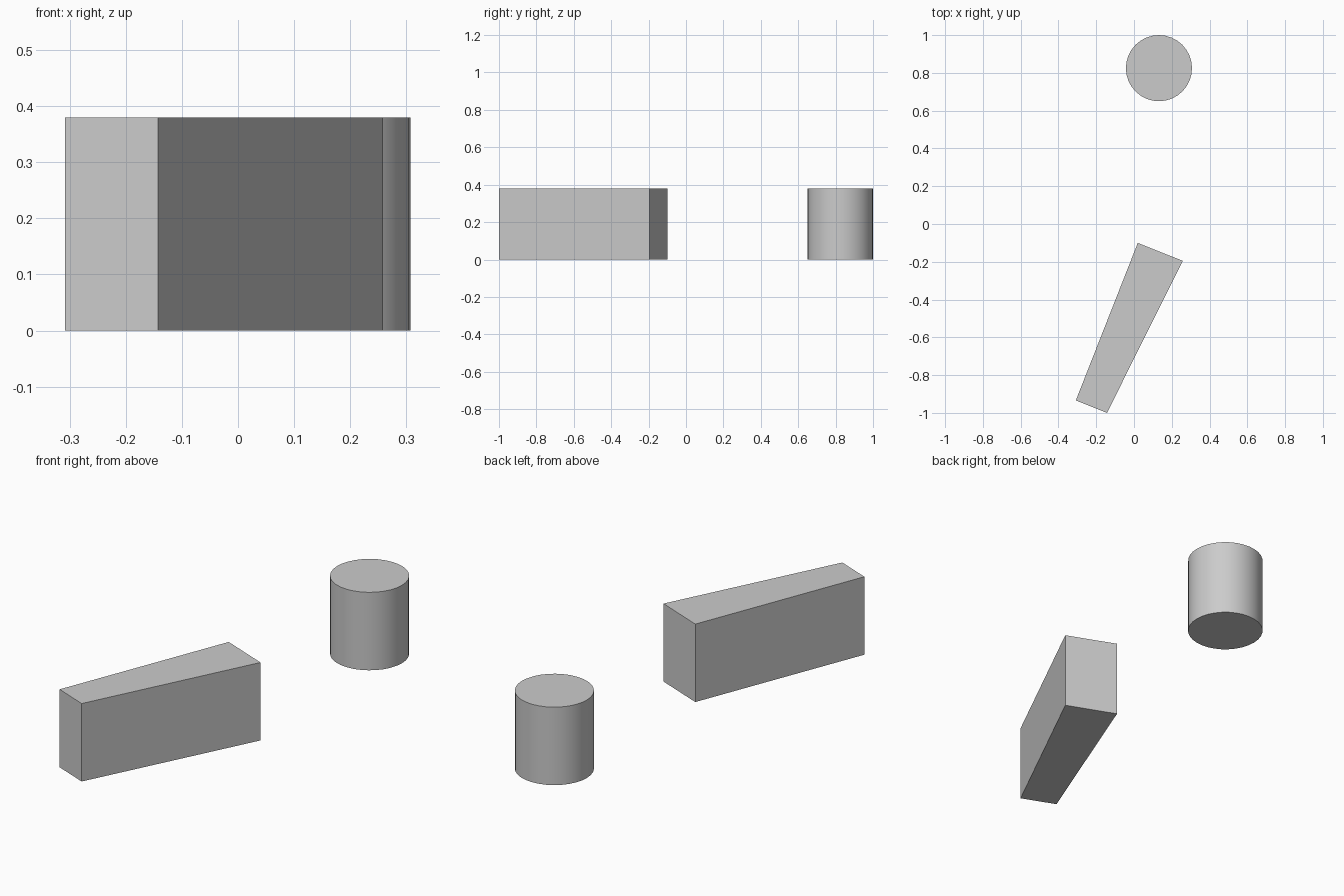
import bpy
import bmesh
import math

default = bpy.data.objects.get("Cube")
if default:
    bpy.data.objects.remove(default, do_unlink=True)

HEIGHT = 0.38

grey = bpy.data.materials.new("plain_grey")
grey.use_nodes = True
grey.diffuse_color = (0.6, 0.6, 0.6, 1)
grey.node_tree.nodes["Principled BSDF"].inputs["Base Color"].default_value = grey.diffuse_color


def extrude_outline(name, outline):
    """Raise a closed ground outline into a solid prism."""
    bm = bmesh.new()
    base = bm.faces.new([bm.verts.new((x, y, 0)) for x, y in outline])
    raised = bmesh.ops.extrude_face_region(bm, geom=[base], use_keep_orig=True)["geom"]
    top = [v for v in raised if isinstance(v, bmesh.types.BMVert)]
    bmesh.ops.translate(bm, verts=top, vec=(0, 0, HEIGHT))
    bmesh.ops.recalc_face_normals(bm, faces=bm.faces)
    mesh = bpy.data.meshes.new(name)
    bm.to_mesh(mesh)
    bm.free()
    mesh.materials.append(grey)
    obj = bpy.data.objects.new(name, mesh)
    bpy.context.collection.objects.link(obj)
    return obj


# Tapered block, narrow end towards the front
extrude_outline("tapered_block", [(-0.308, -0.934), (-0.143, -1.0),
                                  (0.258, -0.195), (0.02, -0.1)])

# Round post at the back
bpy.ops.mesh.primitive_cylinder_add(vertices=32, radius=0.175, depth=HEIGHT,
                                    location=(0.132, 0.825, HEIGHT / 2))
post = bpy.context.object
post.name = "round_post"
post.data.materials.append(grey)
bpy.ops.object.shade_smooth_by_angle(angle=math.radians(30))
